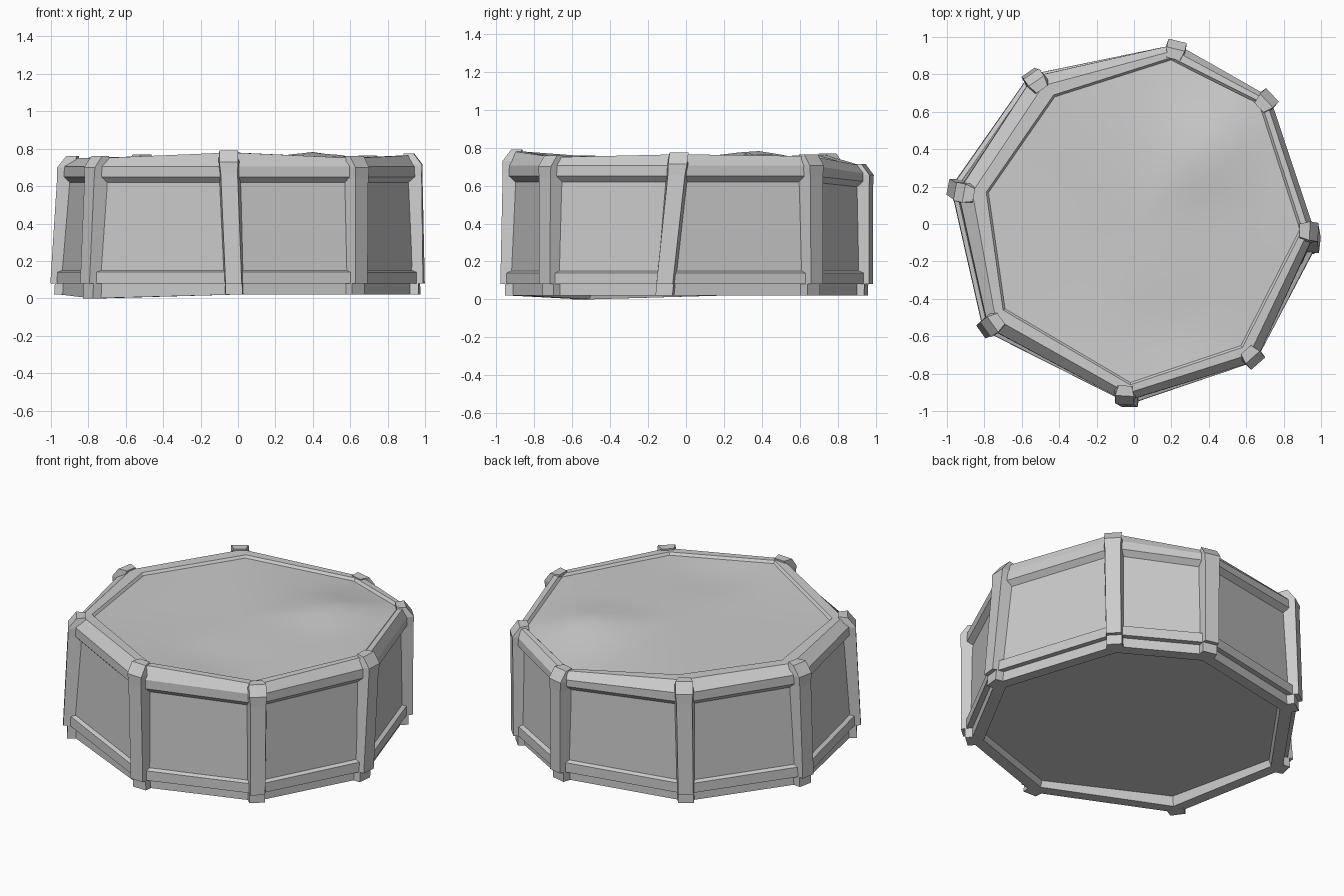
import bpy, bmesh, math
from mathutils import Vector

if "Cube" in bpy.data.objects:
    bpy.data.objects.remove(bpy.data.objects["Cube"])

# Post line per corner: base x,y / top x,y / inner rim x,y / cap height / foot height
CORNERS = [
    (.23, .96, .23, .965, .20, .89, .715, .02),
    (.72, .68, .73, .68, .68, .65, .765, .02),
    (.98, -.12, .97, -.04, .90, -.03, .775, .02),
    (.65, -.735, .655, -.735, .58, -.66, .76, .02),
    (-.02, -.965, -.05, -.95, -.02, -.86, .79, .02),
    (-.81, -.57, -.78, -.555, -.70, -.46, .76, .0),
    (-.985, .20, -.94, .17, -.79, .17, .76, .02),
    (-.56, .80, -.54, .79, -.43, .69, .77, .02),
]
N = len(CORNERS)


def corner(c, z, inset):
    """Point on a leaning corner line at height z, moved inward."""
    p = Vector(c[0:2]).lerp(Vector(c[2:4]), z / .75)
    p -= p.normalized() * inset
    return (p.x, p.y, z)


def finish(bm, name):
    bmesh.ops.recalc_face_normals(bm, faces=bm.faces)
    me = bpy.data.meshes.new(name)
    bm.to_mesh(me)
    bm.free()
    ob = bpy.data.objects.new(name, me)
    bpy.context.collection.objects.link(ob)
    return ob


def loft(name, loops, cap_start=True, cap_end=True):
    bm = bmesh.new()
    rings = [[bm.verts.new(p) for p in loop] for loop in loops]
    for a, b in zip(rings, rings[1:]):
        n = len(a)
        for i in range(n):
            bm.faces.new((a[i], a[(i + 1) % n], b[(i + 1) % n], b[i]))
    if cap_start:
        bm.faces.new(rings[0])
    if cap_end:
        bm.faces.new(rings[-1])
    return finish(bm, name)


def level(z, inset):
    return [corner(c, z, inset) for c in CORNERS]


def foot_level(inset):
    return [corner(c, c[7], inset) for c in CORNERS]


# Body: recessed bottom, plinth, projecting base rail, recessed walls
loft("body", [level(.06, .12), foot_level(.11), foot_level(.035), level(.08, .035),
              level(.08, .0), level(.14, .0), level(.15, .025), level(.62, .035),
              level(.66, .045)], cap_end=False)


def rim_middle(c):
    x, y, z = corner(c, c[6], 0)
    return ((x + c[4]) / 2, (y + c[5]) / 2, c[6] - .01)


# Top rim: sloped underside, outer face, bevel, inner lip
loft("top_rim", [
    [corner(c, .62 if c[6] > .73 else .59, .035) for c in CORNERS],
    [corner(c, .65 if c[6] > .73 else .62, .003) for c in CORNERS],
    [corner(c, .705 if c[6] > .73 else .66, .003) for c in CORNERS],
    [rim_middle(c) for c in CORNERS],
    [(c[4], c[5], c[6] - .01) for c in CORNERS],
    [(c[4] * .975, c[5] * .975, c[6] - .035) for c in CORNERS],
], cap_start=False, cap_end=False)


# Lid: uneven soft surface stretched inside the rim
def lid_loop(t):
    loop = []
    for i, c in enumerate(CORNERS):
        d = CORNERS[(i + 1) % N]
        for k in range(4):
            x, y, z = Vector((c[4], c[5], c[6])).lerp(Vector((d[4], d[5], d[6])), k / 4)
            x, y, z = x * t * .985, y * t * .985, (z - .025) * t * t + .745 * (1 - t * t)
            bump = .045 * math.exp(-((x - .42) ** 2 + (y - .4) ** 2) / .06)
            dip = .02 * math.exp(-((x - .2) ** 2 + (y + .6) ** 2) / .05)
            loop.append((x, y, z + (bump - dip) * (1 - t ** 4)))
    return loop


lid = loft("lid", [lid_loop(t) for t in (1, .9, .75, .6, .45, .3, .15, .04)], cap_start=False)
for poly in lid.data.polygons:
    poly.use_smooth = True

# Corner posts: stepped feet, chamfered caps that narrow inward
for i, c in enumerate(CORNERS):
    def section(z, front, back, half, inner):
        r = Vector(corner(c, z, 0)[0:2]).normalized()
        s = Vector((-r.y, r.x))
        f, b = Vector(corner(c, z, -front)[0:2]), Vector(corner(c, z, back)[0:2])
        pts = (f - s * half, f + s * half, b + s * inner, b - s * inner)
        return [(p.x, p.y, z) for p in pts]
    top = c[6]
    loft(f"post_{i + 1}", [section(c[7], -.01, .08, .045, .05), section(.08, -.01, .08, .045, .05),
                           section(.08, .015, .08, .043, .055), section(top - .12, .013, .08, .045, .06),
                           section(top - .06, .015, .08, .05, .06),
                           section(top, -.03, .085, .05, .035)])
